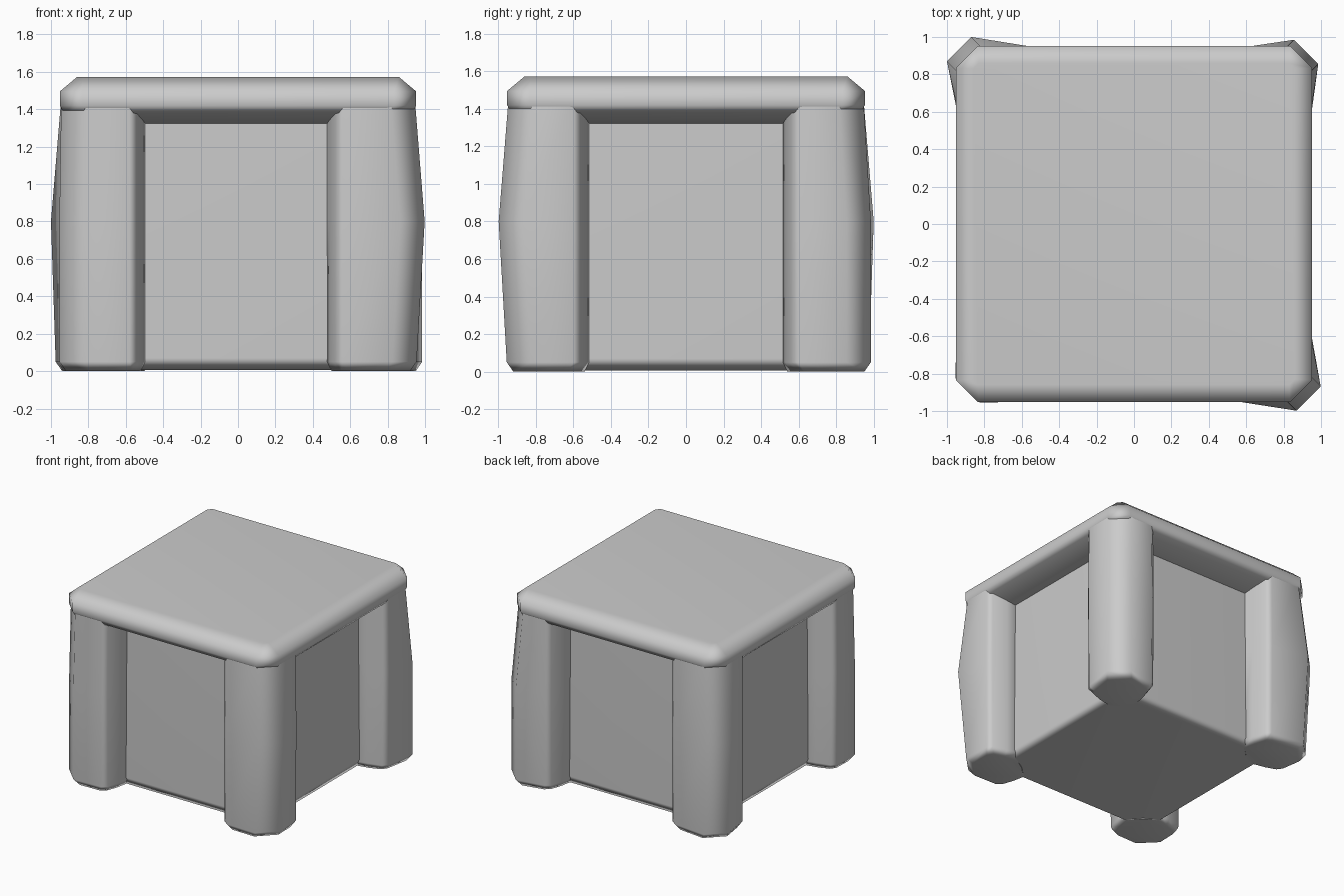
import bpy, bmesh, math

if "Cube" in bpy.data.objects:
    bpy.data.objects.remove(bpy.data.objects["Cube"])


def loft(name, rings):
    """Skin stacked closed rings into a capped, smooth-shaded solid."""
    bm = bmesh.new()
    rows = [[bm.verts.new(p) for p in ring] for ring in rings]
    n = len(rows[0])
    for a, b in zip(rows, rows[1:]):
        for i in range(n):
            j = (i + 1) % n
            bm.faces.new((a[i], a[j], b[j], b[i]))
    bm.faces.new(rows[0][::-1])
    bm.faces.new(rows[-1])
    bmesh.ops.recalc_face_normals(bm, faces=bm.faces[:])
    me = bpy.data.meshes.new(name)
    bm.to_mesh(me)
    bm.free()
    ob = bpy.data.objects.new(name, me)
    bpy.context.collection.objects.link(ob)
    bpy.ops.object.select_all(action='DESELECT')
    ob.select_set(True)
    bpy.context.view_layer.objects.active = ob
    bpy.ops.object.shade_smooth_by_angle(angle=math.radians(62))
    wn = ob.modifiers.new("face_weighting", 'WEIGHTED_NORMAL')
    wn.keep_sharp = True
    return ob


def square(h, c, z):
    """Square of half-width h with corners cut by c."""
    k = h - c
    return [(x, y, z) for x, y in ((k, -h), (h, -k), (h, k), (k, h),
                                   (-k, h), (-h, k), (-h, -k), (-k, -h))]


# Top slab, chamfered above and sloping in to the panels below
loft("top_slab", [square(0.72, 0.03, 1.32), square(0.93, 0.11, 1.38),
                  square(0.953, 0.12, 1.42), square(0.953, 0.12, 1.495),
                  square(0.86, 0.03, 1.573)])

# Recessed body between the legs
loft("body", [square(0.71, 0.03, 0.005), square(0.74, 0.03, 0.07),
              square(0.73, 0.03, 1.40)])


# Corner legs, bulging outward at mid height
def leg(name, sx, sy, px, py, low, mid):
    rings = []
    for z, b, e, inset in ((0, low - 0.035, 0.915, 0.03), (0.05, low, 0.945, 0),
                           (0.8, mid, 0.95, 0), (1.46, 0.945, 0.945, 0)):
        u, v = px + inset, py + inset
        pts = [(0.6, 0.6), (u - 0.05, 0.70), (u - 0.03, 0.80), (u, e - 0.03),
               (u + 0.04, e), (b - 0.13, b), (b, b - 0.13), (e, v + 0.04),
               (e - 0.03, v), (0.80, v - 0.03), (0.70, v - 0.05)]
        rings.append([(sx * x, sy * y, z) for x, y in pts])
    loft(name, rings)


leg("front_right_leg", 1, -1, 0.52, 0.56, 0.955, 0.998)
leg("front_left_leg", -1, -1, 0.54, 0.57, 0.955, 0.955)
leg("back_right_leg", 1, 1, 0.58, 0.56, 0.985, 0.985)
leg("back_left_leg", -1, 1, 0.52, 0.58, 0.975, 1.0)
